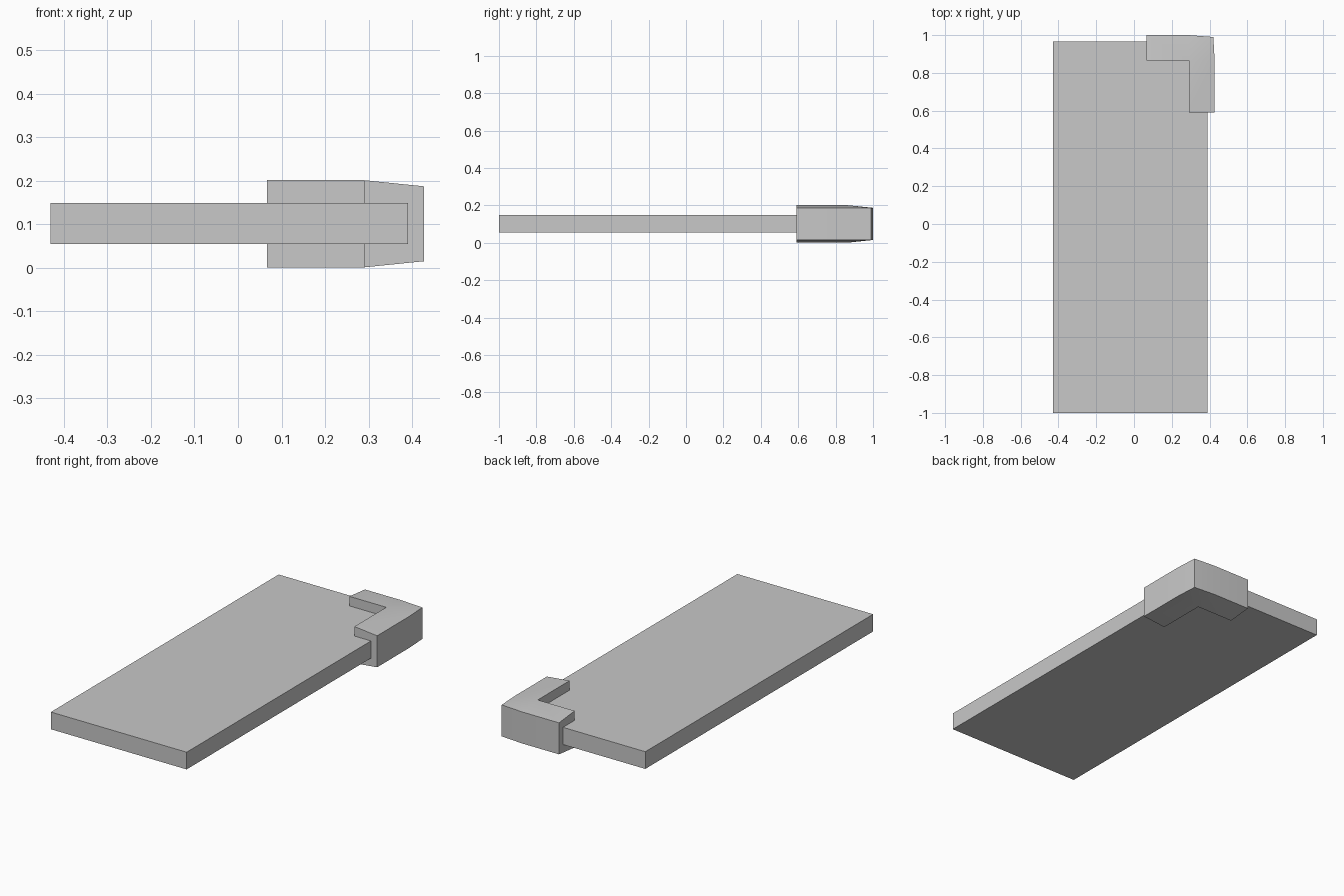
import bpy, bmesh, math

cube = bpy.data.objects.get("Cube")
if cube:
    bpy.data.objects.remove(cube, do_unlink=True)

grey = bpy.data.materials.new("plain grey")
grey.use_nodes = True
color = (0.58, 0.58, 0.58, 1)
grey.diffuse_color = color
grey.node_tree.nodes["Principled BSDF"].inputs["Base Color"].default_value = color


def add_object(name, bm):
    bmesh.ops.recalc_face_normals(bm, faces=bm.faces)
    mesh = bpy.data.meshes.new(name)
    bm.to_mesh(mesh)
    bm.free()
    mesh.materials.append(grey)
    obj = bpy.data.objects.new(name, mesh)
    bpy.context.collection.objects.link(obj)
    return obj


# Flat board
bm = bmesh.new()
bmesh.ops.create_cube(bm, size=1)
bmesh.ops.scale(bm, vec=(0.82, 1.965, 0.094), verts=bm.verts)
bmesh.ops.translate(bm, vec=(-0.02, -0.0175, 0.102), verts=bm.verts)
add_object("board", bm)

# L-shaped corner guard: rings swept round the corner, thinner at the outer edge
MID, THICK, THIN = 0.101, 0.1, 0.086
inner = (0.29, 0.865)
stations = [
    ((0.067, 0.865), (0.067, 1.0)),
    (inner, (0.29, 1.0)),
    (inner, (0.42, 0.99)),
    (inner, (0.427, 0.865)),
    ((0.29, 0.59), (0.427, 0.59)),
]
bm = bmesh.new()
rings = []
for near, far in stations:
    ring = [(*near, MID - THICK), (*far, MID - THIN), (*far, MID + THIN), (*near, MID + THICK)]
    rings.append([bm.verts.new(co) for co in ring])
for a, b in zip(rings, rings[1:]):
    for i in range(4):
        j = (i + 1) % 4
        bm.faces.new((a[i], a[j], b[j], b[i]))
bm.faces.new(rings[0])
bm.faces.new(rings[-1])
bmesh.ops.remove_doubles(bm, verts=bm.verts, dist=0.0001)
guard = add_object("corner_guard", bm)

# Soft shading over the guard's shallow bends
bpy.ops.object.select_all(action='DESELECT')
guard.select_set(True)
bpy.context.view_layer.objects.active = guard
bpy.ops.object.shade_smooth_by_angle(angle=math.radians(30))
